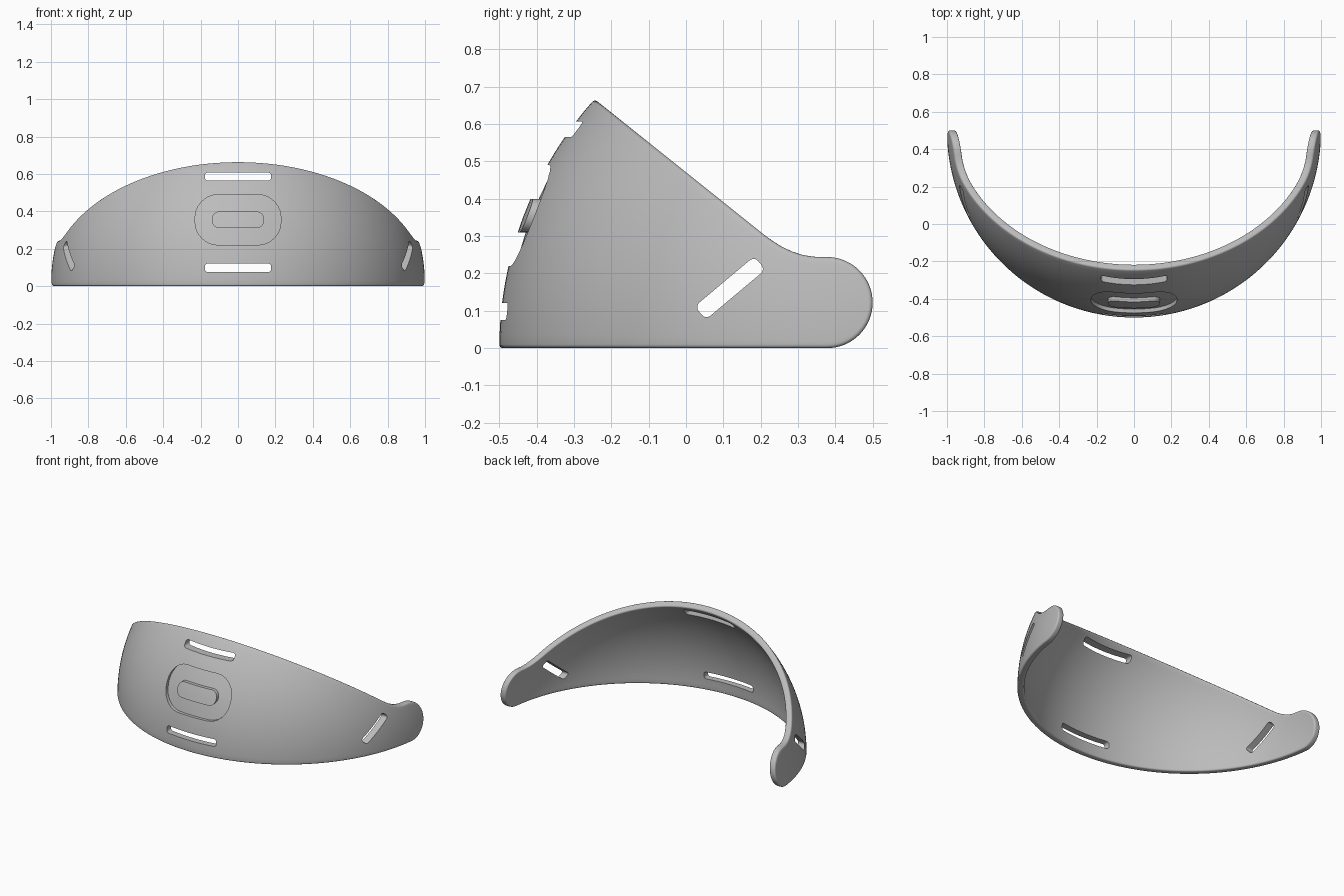
import bpy, bmesh
from math import sin, cos, pi, radians, sqrt
from mathutils import Vector

cube = bpy.data.objects.get("Cube")
if cube:
    bpy.data.objects.remove(cube, do_unlink=True)

CENTRE = Vector((0, 0.5, 0))      # centre of the spherical shell
OUTER, INNER, ROUND = 1.0, 0.96, 0.01
EAR_Y, EAR_R = 0.378, 0.122       # rounded tab at each end
ROWS, COLS, EAR_COLS = 24, 48, 16


def top_height(y, inset):
    """Side outline: sloping line, then a fillet into the flat top of the tab."""
    start, length, slope = 0.21, 0.1475, -0.8
    t = min(max(y - start, 0), length)
    z = 0.303 + slope * min(y - start, 0) + slope * t * (1 - t / (2 * length))
    local = slope * (1 - t / length)
    return z - inset * sqrt(1 + local * local)


def edge_pairs(r, inset):
    """Lower and upper edge points of one layer, from the middle to the tip."""
    pairs = []
    for i in range(COLS + 1):
        phi = radians(82) * i / COLS

        def at(z):
            flat = sqrt(r * r - z * z)
            return CENTRE + Vector((flat * sin(phi), -flat * cos(phi), z))
        lo, hi = 0.0, 0.9
        for _ in range(40):
            mid = (lo + hi) / 2
            if mid < top_height(at(mid).y, inset):
                lo = mid
            else:
                hi = mid
        pairs.append((at(inset), at(lo)))
    rad = EAR_R - inset
    for i in range(EAR_COLS + 1):
        a = pi / 2 * i / EAR_COLS
        y = EAR_Y + rad * sin(a)
        pair = []
        for side in (-1, 1):
            z = EAR_R + side * rad * cos(a)
            pair.append(Vector((sqrt(r * r - (y - CENTRE.y) ** 2 - z * z), y, z)))
        pairs.append(tuple(pair))
    return pairs


def add_object(name, bm):
    bmesh.ops.recalc_face_normals(bm, faces=bm.faces)
    mesh = bpy.data.meshes.new(name)
    bm.to_mesh(mesh)
    bm.free()
    obj = bpy.data.objects.new(name, mesh)
    bpy.context.collection.objects.link(obj)
    return obj


def skin(bm, loops, closed=False):
    """Join matching closed loops of points with quads."""
    rings = [[bm.verts.new(p) for p in loop] for loop in loops]
    following = rings[1:] + (rings[:1] if closed else [])
    for a, b in zip(rings, following):
        for i in range(len(a)):
            j = (i + 1) % len(a)
            bm.faces.new((a[i], a[j], b[j], b[i]))
    return rings


# Shell: each column is a closed section with rounded rims
steps = [radians(22.5) * k for k in range(5)]
layers = [(OUTER - ROUND * (1 - cos(a)), ROUND * (1 - sin(a))) for a in steps]
layers += [(INNER + ROUND * (1 - cos(a)), ROUND * (1 - sin(a))) for a in reversed(steps)]
edges = [edge_pairs(r, d) for r, d in layers]


def arc(pair, r):
    low, high = (p - CENTRE for p in pair)
    return [CENTRE + low.lerp(high, k / ROWS).normalized() * r for k in range(ROWS + 1)]


half = []
for i in range(COLS + EAR_COLS + 2):
    loop = arc(edges[0][i], OUTER)
    loop += [e[i][1] for e in edges[1:-1]]
    loop += arc(edges[-1][i], INNER)[::-1]
    loop += [e[i][0] for e in edges[-2:0:-1]]
    half.append(loop)
mirrored = [[Vector((-p.x, p.y, p.z)) for p in loop] for loop in half[:0:-1]]
bm = bmesh.new()
skin(bm, mirrored + half)
bmesh.ops.remove_doubles(bm, verts=bm.verts, dist=1e-5)
shell = add_object("curved_shell", bm)


# Rounded rectangle outline used by all openings
def rounded_rect(cx, cy, w, h, r, angle=0.0):
    arcs = []
    for k, (sx, sy) in enumerate(((1, 1), (-1, 1), (-1, -1), (1, -1))):
        mx, my = sx * (w / 2 - r), sy * (h / 2 - r)
        arcs.append([(mx + r * cos(pi / 2 * (k + s / 6)), my + r * sin(pi / 2 * (k + s / 6)))
                     for s in range(7)])
    pts = []
    for k, corner in enumerate(arcs):
        pts += corner
        (ax, ay), (bx, by) = corner[-1], arcs[(k + 1) % 4][0]
        pts += [(ax + (bx - ax) * s / 5, ay + (by - ay) * s / 5) for s in range(1, 5)]
    ca, sa = cos(angle), sin(angle)
    return [(cx + x * ca - y * sa, cy + x * sa + y * ca) for x, y in pts]


def prism(name, near, far):
    bm = bmesh.new()
    first, last = skin(bm, [near, far])
    bm.faces.new(first)
    bm.faces.new(last)
    return add_object(name, bm)


cutters = []

# Strap slots in the front
for name, z, h in (("lower_slot_cutter", 0.098, 0.046), ("upper_slot_cutter", 0.586, 0.042)):
    outline = rounded_rect(0, z, 0.355, h, 0.016)
    cutters.append(prism(name, [(x, -0.8, v) for x, v in outline],
                         [(x, 0.1, v) for x, v in outline]))

# Slanted slots in both sides
outline = rounded_rect(0.118, 0.161, 0.208, 0.046, 0.016, radians(40))
cutters.append(prism("side_slot_cutter", [(-1.2, y, z) for y, z in outline],
                     [(1.2, y, z) for y, z in outline]))

# Shallow recess around the raised oval on the front
FLOOR = 0.98
rects = [rounded_rect(0, 0.355, w, h, r) for w, h, r in
         ((0.46, 0.27, 0.125), (0.37, 0.18, 0.085), (0.28, 0.09, 0.042))]


def on_floor(rect):
    return [(x, CENTRE.y - sqrt(FLOOR ** 2 - x * x - z * z), z) for x, z in rect]


def in_front(rect):
    return [(x, -0.6, z) for x, z in rect]


bm = bmesh.new()
skin(bm, [in_front(rects[0])] + [on_floor(r) for r in rects] + [in_front(rects[2])], closed=True)
cutters.append(add_object("recess_cutter", bm))

# Cut the openings
for cutter in cutters:
    cutter.hide_render = True
    mod = shell.modifiers.new(cutter.name, 'BOOLEAN')
    mod.operation, mod.solver, mod.object = 'DIFFERENCE', 'EXACT', cutter
bpy.context.view_layer.update()
result = bpy.data.meshes.new_from_object(shell.evaluated_get(bpy.context.evaluated_depsgraph_get()))
shell.modifiers.clear()
shell.data = result
for cutter in cutters:
    bpy.data.objects.remove(cutter, do_unlink=True)

# Plain grey finish
grey = bpy.data.materials.new("plain_grey")
grey.use_nodes = True
colour = (0.5, 0.5, 0.5, 1)
grey.diffuse_color = colour
grey.node_tree.nodes["Principled BSDF"].inputs["Base Color"].default_value = colour
result.materials.clear()
result.materials.append(grey)

bpy.ops.object.select_all(action='DESELECT')
shell.select_set(True)
bpy.context.view_layer.objects.active = shell
bpy.ops.object.shade_smooth_by_angle(angle=radians(35))
